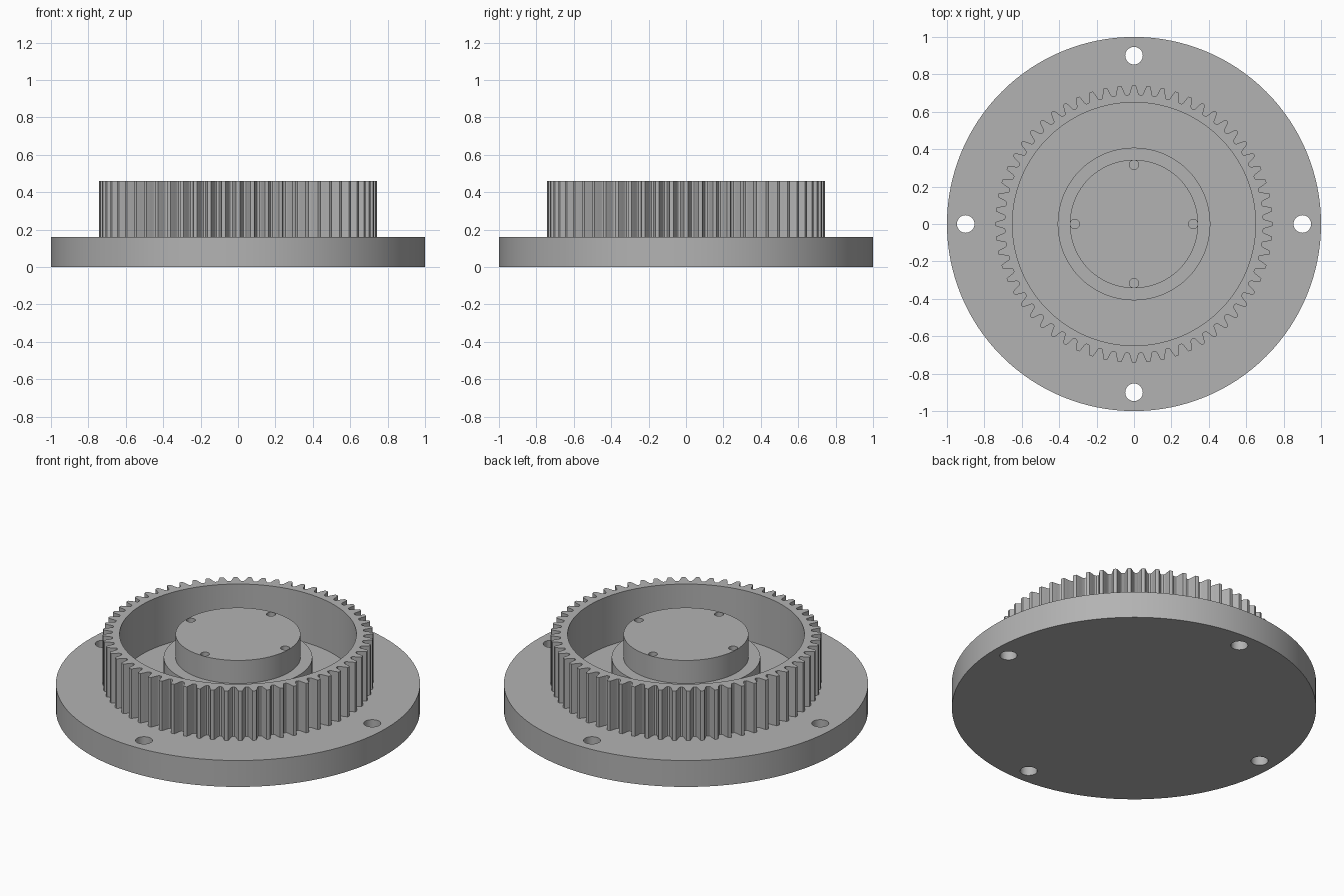
import bpy, bmesh
from math import cos, sin, pi, radians

cube = bpy.data.objects.get("Cube")
if cube:
    bpy.data.objects.remove(cube, do_unlink=True)

# Single plain metal colour
grey = bpy.data.materials.new("machined_grey")
grey.use_nodes = True
colour = (0.45, 0.45, 0.45, 1)
grey.diffuse_color = colour
grey.node_tree.nodes["Principled BSDF"].inputs["Base Color"].default_value = colour

FLANGE_TOP, GEAR_TOP, LEDGE_TOP = 0.16, 0.46, 0.32
TEETH = 60


def add_object(name, bm):
    bmesh.ops.recalc_face_normals(bm, faces=bm.faces)
    mesh = bpy.data.meshes.new(name)
    bm.to_mesh(mesh)
    bm.free()
    obj = bpy.data.objects.new(name, mesh)
    bpy.context.collection.objects.link(obj)
    mesh.materials.append(grey)
    return obj


def lathe(name, profile, steps=128):
    """Spin (radius, height) points into a solid with flat end caps."""
    bm = bmesh.new()
    rings = [[bm.verts.new((r * cos(2 * pi * i / steps), r * sin(2 * pi * i / steps), z))
              for i in range(steps)] for r, z in profile]
    for low, high in zip(rings, rings[1:]):
        for i in range(steps):
            j = (i + 1) % steps
            bm.faces.new((low[i], low[j], high[j], high[i]))
    bm.faces.new(rings[0])
    bm.faces.new(rings[-1])
    return add_object(name, bm)


def drill(obj, distance, radius, bottom, top):
    """Cut four holes, a quarter turn apart."""
    for k in range(4):
        cutter = lathe("hole_cutter", [(radius, bottom), (radius, top)], 32)
        cutter.location = (distance * cos(k * pi / 2), distance * sin(k * pi / 2), 0)
        cutter.hide_render = True
        mod = obj.modifiers.new("hole", 'BOOLEAN')
        mod.operation, mod.solver, mod.object = 'DIFFERENCE', 'EXACT', cutter
        bpy.context.view_layer.objects.active = obj
        bpy.ops.object.modifier_apply(modifier=mod.name)
        bpy.data.objects.remove(cutter, do_unlink=True)


def gear_ring(name, inner, bottom, top):
    # Half tooth from tip to root: (fraction of tooth pitch, radius)
    half = [(0.0, 0.743), (0.13, 0.741), (0.19, 0.728), (0.25, 0.715),
            (0.3, 0.702), (0.35, 0.694), (0.42, 0.69)]
    tooth = [(-f, r) for f, r in reversed(half[1:])] + half
    outline = [(pi / 2 + 2 * pi * (t + f) / TEETH, r)
               for t in range(TEETH) for f, r in tooth]
    bm = bmesh.new()

    def loop(z, radius=None):
        return [bm.verts.new(((radius or r) * cos(a), (radius or r) * sin(a), z))
                for a, r in outline]

    loops = [loop(bottom), loop(top), loop(top, inner), loop(bottom, inner)]
    for a, b in zip(loops, loops[1:] + loops[:1]):
        for i in range(len(outline)):
            j = (i + 1) % len(outline)
            bm.faces.new((a[i], a[j], b[j], b[i]))
    return add_object(name, bm)


# Base flange with through bolt holes
flange = lathe("base_flange", [(1, 0), (1, FLANGE_TOP)])
drill(flange, 0.9, 0.047, -0.1, 0.3)

# Toothed ring
ring = gear_ring("gear_ring", 0.65, FLANGE_TOP, GEAR_TOP)

# Stepped centre hub with blind screw holes
hub = lathe("stepped_hub", [(0.408, FLANGE_TOP), (0.408, LEDGE_TOP),
                            (0.343, LEDGE_TOP), (0.343, GEAR_TOP)])
drill(hub, 0.316, 0.025, LEDGE_TOP, GEAR_TOP + 0.1)

# Smooth the round walls, keep the edges crisp
bpy.ops.object.select_all(action='DESELECT')
for part in (flange, ring, hub):
    part.select_set(True)
bpy.context.view_layer.objects.active = flange
bpy.ops.object.shade_smooth_by_angle(angle=radians(25))
